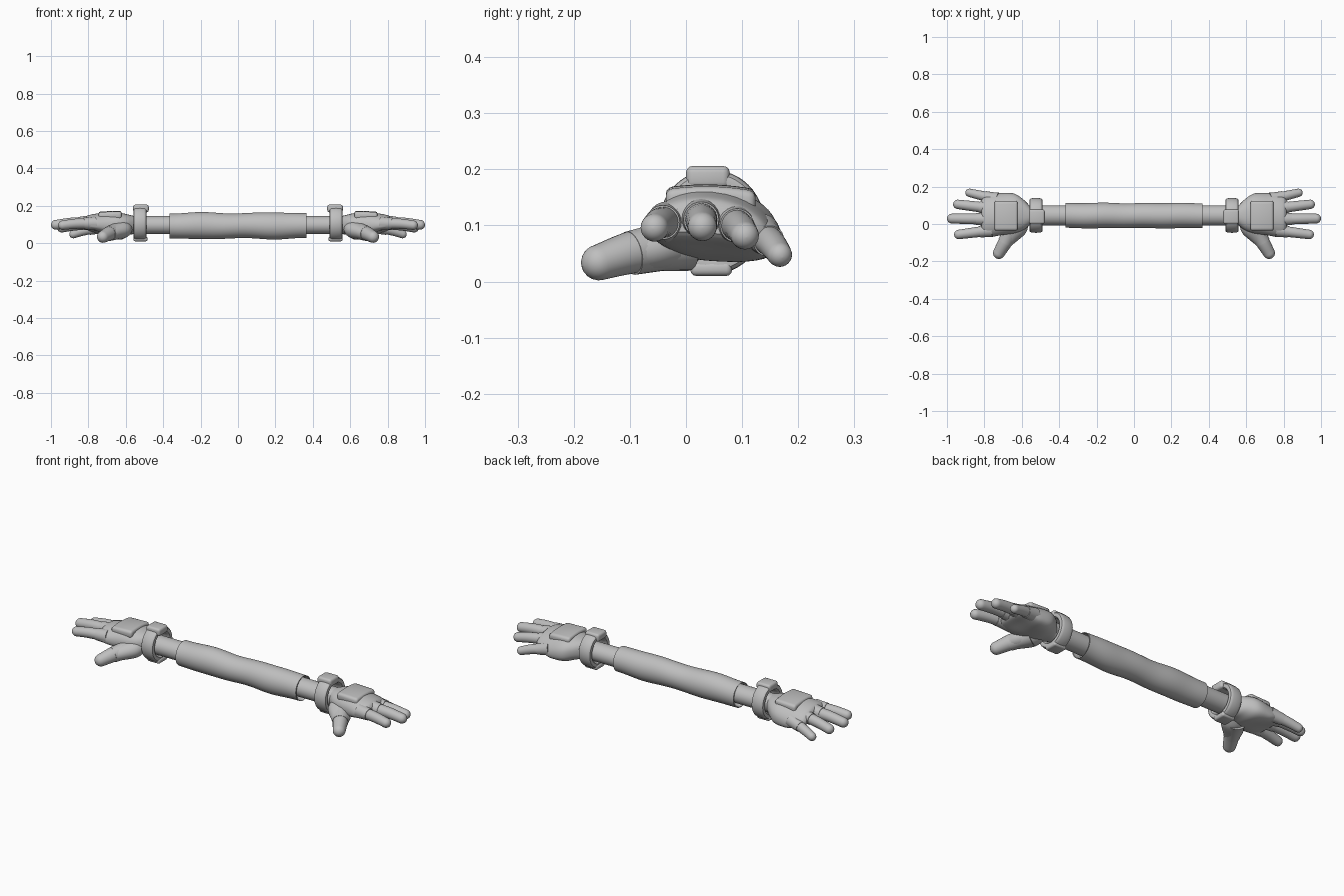
import bpy, bmesh, math
from mathutils import Vector

if "Cube" in bpy.data.objects:
    bpy.data.objects.remove(bpy.data.objects["Cube"])

grey = bpy.data.materials.new("plain grey")
grey.diffuse_color = (0.52, 0.52, 0.52, 1)
grey.use_nodes = True
grey.node_tree.nodes["Principled BSDF"].inputs["Base Color"].default_value = grey.diffuse_color


def finish(name, bm, mirror=True, angle=40):
    bmesh.ops.recalc_face_normals(bm, faces=bm.faces)
    me = bpy.data.meshes.new(name)
    bm.to_mesh(me)
    bm.free()
    me.materials.append(grey)
    me.shade_smooth()
    me.set_sharp_from_angle(angle=math.radians(angle))
    ob = bpy.data.objects.new(name, me)
    bpy.context.collection.objects.link(ob)
    if mirror:
        ob.modifiers.new("mirror", 'MIRROR').use_mirror_merge = False
    return ob


def smooth(st, steps):
    """Catmull-Rom resampling of a list of stations."""
    out = []
    for i in range(len(st) - 1):
        quad = [st[max(i - 1, 0)], st[i], st[i + 1], st[min(i + 2, len(st) - 1)]]
        for k in range(steps):
            t = k / steps
            out.append([0.5 * (2 * b + (c - a) * t + (2 * a - 5 * b + 4 * c - d) * t * t
                               + (3 * b - a - 3 * c + d) * t ** 3) for a, b, c, d in zip(*quad)])
    return out + [list(st[-1])]


def loft(name, st, axis=None, sides=32, bend=None, power=1.0, mirror=True, caps=True):
    """Skin elliptical rings; each station is x, y, z, half width, half height."""
    axis = Vector(axis or (Vector(st[-1][:3]) - Vector(st[0][:3]))).normalized()
    side = Vector((0, 0, 1)).cross(axis).normalized()
    up = axis.cross(side)
    bm = bmesh.new()
    rings = []
    for s in st:
        ring = []
        for k in range(sides):
            a = 2 * math.pi * k / sides
            c, d = (math.copysign(abs(f) ** power, f) for f in (math.cos(a), math.sin(a)))
            p = Vector(s[:3]) + side * s[3] * c + up * s[4] * d
            ring.append(bm.verts.new(bend(p) if bend else p))
        rings.append(ring)
    for r, q in zip(rings, rings[1:]):
        for k in range(sides):
            j = (k + 1) % sides
            bm.faces.new((r[k], r[j], q[j], q[k]))
    if caps:
        bm.faces.new(rings[0])
        bm.faces.new(rings[-1])
    return finish(name, bm, mirror)


def digit(name, base, tip, r0, r1, cuff):
    """Round-tipped finger with a slightly wider glove cuff over its root."""
    a, b = Vector(base), Vector(tip)
    d = (b - a).normalized()
    mid = a.lerp(b, 0.6) + Vector((0, 0, 0.004))
    st = smooth([(*a, r0, r0), (*mid, (r0 + r1) / 2, (r0 + r1) / 2), (*b, r1, r1)], 5)
    for k in range(1, 7):
        t = math.pi / 2 * k / 6.1
        r = r1 * math.cos(t)
        st.append((*(b + d * r1 * math.sin(t)), r, r))
    loft(name, st, d, 24)
    e = a.lerp(b, cuff) + Vector((0, 0, 0.003))
    rc = r0 + (r1 - r0) * cuff + 0.003
    loft(name + "_cuff", [(*a, r0 + .008, r0 + .008), (*a.lerp(e, .5), rc + .003, rc + .003),
                          (*e, rc, rc), (*e, rc - .006, rc - .006)], d, 24)


def arch(p):
    """Drop the outer edge of the hand below the knuckles."""
    w = min(max((p.x - 0.57) / 0.15, 0), 1)
    return Vector((p.x, p.y, p.z - 1.7 * w * (p.y - 0.02) ** 2))


def block(name, lo, hi, bevel, bend=None):
    """Rounded box, optionally bent."""
    bm = bmesh.new()
    bmesh.ops.create_cube(bm, size=1)
    for v in bm.verts:
        v.co = Vector(l + (h - l) * (c + .5) for l, h, c in zip(lo, hi, v.co))
    bmesh.ops.bevel(bm, geom=bm.edges[:], offset=bevel, segments=3, profile=.5, affect='EDGES')
    if bend:
        for k in range(1, 9):
            y = lo[1] + (hi[1] - lo[1]) * k / 9
            bmesh.ops.bisect_plane(bm, geom=bm.verts[:] + bm.edges[:] + bm.faces[:],
                                   plane_co=(0, y, 0), plane_no=(0, 1, 0))
        for v in bm.verts:
            v.co = bend(v.co)
    return finish(name, bm, True, 50)


# Long cloth sleeve with soft waves and hollow ends
sleeve = [(-.33, .045, .093, .056, .056), (-.365, .045, .093, .060, .064)]
for i in range(41):
    x = -.365 + .73 * i / 40
    w = .003 * math.cos(x * 17)
    sleeve.append((x, .045 + .001 * math.sin(x * 30), .093 + .0015 * math.sin(x * 23),
                   .067 - w * .4, .069 - w))
sleeve += [(.365, .045, .093, .060, .064), (.33, .045, .093, .056, .056)]
loft("sleeve", sleeve, (1, 0, 0), 40, mirror=False, caps=False)

# Forearms
loft("forearm", [(.28, .046, .097, .053, .049), (.6, .046, .097, .053, .049)])

# Thick wrist bands: a rounded profile swept round the arm
bm = bmesh.new()
N, M = 48, 16
ring = []
for i in range(N):
    a = 2 * math.pi * i / N
    row = []
    for j in range(M):
        t = 2 * math.pi * j / M
        c, s = (math.copysign(abs(f) ** .6, f) for f in (math.cos(t), math.sin(t)))
        r = .077 + .016 * s
        row.append(bm.verts.new((.524 + .035 * c, .046 + r * math.cos(a), .106 + r * math.sin(a))))
    ring.append(row)
for i in range(N):
    for j in range(M):
        r, q, k = ring[i], ring[(i + 1) % N], (j + 1) % M
        bm.faces.new((r[j], r[k], q[k], q[j]))
finish("wrist_band", bm)
block("band_top_block", (.477, 0, .165), (.561, .078, .206), .012)
block("band_bottom_block", (.484, .008, .010), (.560, .082, .036), .010)

# Glove palm
palm = [(.56, .046, .097, .054, .049), (.595, .050, .100, .084, .055),
        (.64, .056, .101, .106, .064), (.70, .054, .106, .112, .060),
        (.76, .046, .111, .114, .047), (.80, .040, .112, .106, .037),
        (.815, .040, .111, .088, .024)]
loft("glove_palm", smooth(palm, 5), (1, 0, 0), 40, arch, .85)

# Plate on the back of the hand
block("hand_plate", (.622, -.036, .135), (.746, .124, .173), .012,
      lambda p: Vector((p.x, p.y, p.z - 1.1 * (p.y - .035) ** 2 - .08 * max(p.x - .69, 0))))

# Fingers and thumb
digit("index_finger", (.76, -.033, .106), (.937, -.056, .096), .029, .025, .36)
digit("middle_finger", (.77, .026, .113), (.974, .029, .098), .030, .026, .36)
digit("ring_finger", (.76, .083, .105), (.942, .105, .082), .029, .025, .36)
digit("little_finger", (.73, .132, .086), (.880, .167, .048), .028, .022, .45)
digit("thumb", (.635, -.005, .070), (.722, -.155, .034), .044, .032, .62)

# Fleshy pad joining thumb and palm
pad = [(.585, .03, .085, .03, .03), (.62, -.01, .072, .056, .046),
       (.665, -.06, .058, .050, .040), (.69, -.095, .050, .038, .034)]
loft("thumb_pad", smooth(pad, 5), None, 28)
